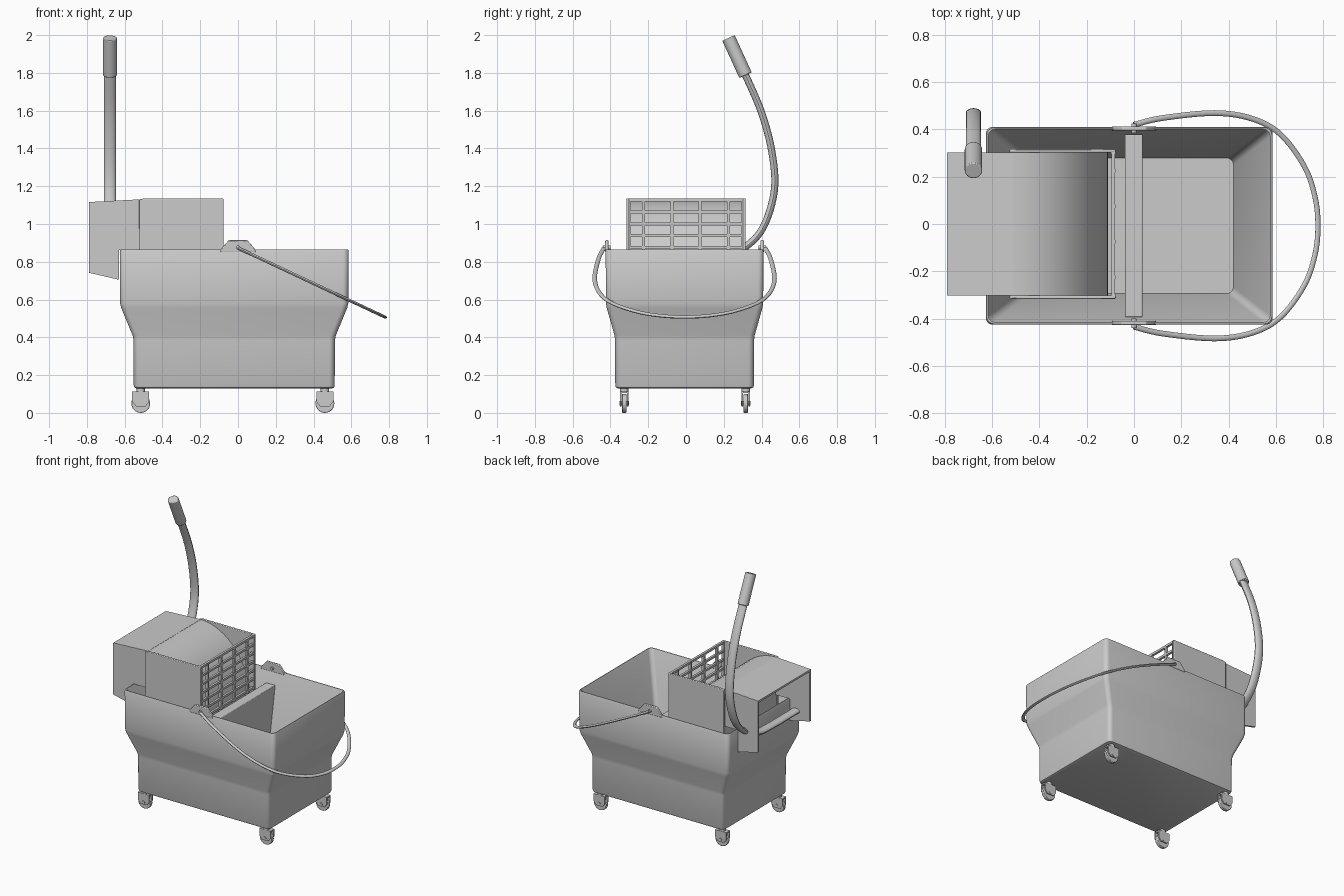
import bpy, bmesh, math
from mathutils import Vector, Matrix

if "Cube" in bpy.data.objects:
    bpy.data.objects.remove(bpy.data.objects["Cube"])

CX, CY = -0.02, -0.0075   # bucket centre


def finish(bm, name, bevel=0.0, smooth=True):
    bmesh.ops.recalc_face_normals(bm, faces=bm.faces[:])
    me = bpy.data.meshes.new(name)
    bm.to_mesh(me)
    bm.free()
    ob = bpy.data.objects.new(name, me)
    bpy.context.collection.objects.link(ob)
    bpy.ops.object.select_all(action='DESELECT')
    ob.select_set(True)
    bpy.context.view_layer.objects.active = ob
    if smooth:
        bpy.ops.object.shade_smooth_by_angle(angle=math.radians(35))
    if bevel:
        m = ob.modifiers.new("bevel", 'BEVEL')
        m.width, m.segments = bevel, 2
        m.limit_method = 'ANGLE'
    return ob


def skin(bm, rings, caps=True):
    """Bridge a list of equal closed rings of points."""
    vs = [[bm.verts.new(p) for p in r] for r in rings]
    n = len(vs[0])
    for a, b in zip(vs, vs[1:]):
        for i in range(n):
            bm.faces.new((a[i], a[(i + 1) % n], b[(i + 1) % n], b[i]))
    if caps:
        bm.faces.new(vs[0])
        bm.faces.new(vs[-1])


def prism_xz(bm, profile, y0, y1):
    skin(bm, [[(x, y, z) for x, z in profile] for y in (y0, y1)])


def add_box(bm, x0, x1, y0, y1, z0, z1):
    prism_xz(bm, [(x0, z0), (x1, z0), (x1, z1), (x0, z1)], y0, y1)


def add_cyl(bm, c, r, depth, axis='Y', seg=24):
    rot = Matrix.Rotation(math.pi / 2, 4, 'X') if axis == 'Y' else Matrix()
    bmesh.ops.create_cone(bm, cap_ends=True, segments=seg, radius1=r, radius2=r,
                          depth=depth, matrix=Matrix.Translation(c) @ rot)


def spline(pts, sub=6):
    """Catmull-Rom curve through the points."""
    p = [Vector(q) for q in pts]
    p = [2 * p[0] - p[1]] + p + [2 * p[-1] - p[-2]]
    out = []
    for a, b, c, d in zip(p, p[1:], p[2:], p[3:]):
        for k in range(sub):
            t = k / sub
            out.append(0.5 * (2 * b + (c - a) * t + (2 * a - 5 * b + 4 * c - d) * t * t
                              + (3 * b - a - 3 * c + d) * t ** 3))
    return out + [p[-2]]


def sweep(bm, path, binormal, rb, rn, seg=16):
    """Elliptic tube along a planar path."""
    b = Vector(binormal).normalized()
    rings = []
    for i, p in enumerate(path):
        t = (path[min(i + 1, len(path) - 1)] - path[max(i - 1, 0)]).normalized()
        n = t.cross(b)
        rings.append([p + b * rb * math.cos(a) + n * rn * math.sin(a)
                      for a in (2 * math.pi * k / seg for k in range(seg))])
    skin(bm, rings)


def rounded(hx, hy, z, r=0.03, k=5):
    """Rounded rectangle ring around the bucket centre."""
    pts = []
    for q, (sx, sy) in enumerate(((1, 1), (-1, 1), (-1, -1), (1, -1))):
        for i in range(k + 1):
            a = math.pi / 2 * (q + i / k)
            pts.append((CX + sx * (hx - r) + r * math.cos(a),
                        CY + sy * (hy - r) + r * math.sin(a), z))
    return pts


# bucket: outer wall up, over the rim, sloped inner wall down to the floor
bm = bmesh.new()
skin(bm, [rounded(*s) for s in (
    (0.518, 0.353, 0.13, 0.02), (0.528, 0.363, 0.134), (0.532, 0.367, 0.145),
    (0.533, 0.368, 0.385), (0.538, 0.371, 0.41), (0.598, 0.412, 0.555),
    (0.604, 0.416, 0.58), (0.606, 0.418, 0.857), (0.602, 0.414, 0.866),
    (0.596, 0.408, 0.866), (0.591, 0.404, 0.858), (0.44, 0.287, 0.2))])
finish(bm, "bucket")

# handle lugs on the long rims, with pivot pins
for s, side in ((-1, "front"), (1, "back")):
    y = CY + s * 0.411
    bm = bmesh.new()
    prism_xz(bm, [(-0.095, 0.85), (0.095, 0.85), (0.088, 0.87), (0.05, 0.914),
                  (-0.05, 0.914), (-0.088, 0.87)], y - 0.009, y + 0.009)
    finish(bm, side + "_lug", 0.004)
    bm = bmesh.new()
    add_cyl(bm, (0, y, 0.876), 0.011, 0.04, seg=16)
    finish(bm, side + "_pin")

# divider across the bucket
bm = bmesh.new()
skin(bm, [[(x, CY - 0.386, 0.77), (x, CY + 0.386, 0.77), (x, CY + 0.287, 0.19),
           (x, CY - 0.287, 0.19)] for x in (-0.038, 0.036)])
finish(bm, "divider", 0.004)

# bail handle resting on the right side
half = [(0, 0.427), (0.12, 0.455), (0.34, 0.476), (0.5, 0.452), (0.62, 0.385),
        (0.72, 0.25), (0.765, 0.12)]
loop = half + [(0.777, 0)] + [(x, -y) for x, y in reversed(half)]
bm = bmesh.new()
sweep(bm, spline([(x, y + CY, 0.873 - 0.47 * x) for x, y in loop]), (0.47, 0, 1), 0.008, 0.012, 12)
finish(bm, "bail_handle")

# wringer side walls
for s, side in ((-1, "front"), (1, "back")):
    bm = bmesh.new()
    prism_xz(bm, [(-0.525, 0.62), (-0.077, 0.62), (-0.077, 1.135), (-0.5, 1.135),
                  (-0.525, 1.13)], s * 0.302, s * 0.316)
    finish(bm, "wringer_%s_wall" % side, 0.004)

# wringer press with a rounded sloping face
bm = bmesh.new()
arc = [(-0.515 + 0.405 * math.sin(a), 0.63 + 0.5 * math.cos(a))
       for a in (math.pi / 2 * k / 16 for k in range(17))]
prism_xz(bm, [(-0.515, 0.62)] + arc + [(-0.11, 0.62)], -0.303, 0.303)
finish(bm, "wringer_press")

# wringer drain grid
bm = bmesh.new()
for y in (-0.303, -0.225, -0.075, 0.075, 0.225, 0.303):
    add_box(bm, -0.097, -0.079, y - 0.008, y + 0.008, 0.62, 1.134)
for k in range(9):
    z = 1.126 - 0.0625 * k
    add_box(bm, -0.096, -0.08, -0.31, 0.31, z - 0.008, z + 0.008)
finish(bm, "wringer_grid")

# gear housing: roof and two side panels, open at the end and below
bm = bmesh.new()
prism_xz(bm, [(-0.79, 1.102), (-0.51, 1.117), (-0.51, 1.131), (-0.79, 1.116)], -0.302, 0.302)
finish(bm, "housing_roof")
for s, side in ((-1, "front"), (1, "back")):
    bm = bmesh.new()
    prism_xz(bm, [(-0.79, 0.742), (-0.63, 0.705), (-0.63, 0.862), (-0.51, 0.862),
                  (-0.51, 1.13), (-0.79, 1.115)], s * 0.29, s * 0.303)
    finish(bm, "housing_%s_panel" % side)

# curved wringer lever and its grip
HX = -0.678
bm = bmesh.new()
sweep(bm, spline([(HX, y, z) for y, z in (
    (-0.29, 0.79), (0, 0.79), (0.17, 0.805), (0.31, 0.875), (0.41, 0.985), (0.468, 1.18),
    (0.455, 1.38), (0.4, 1.59), (0.315, 1.788), (0.29, 1.84))]), (1, 0, 0), 0.032, 0.019)
finish(bm, "lever")
bm = bmesh.new()
sweep(bm, [Vector((HX, 0.315, 1.788)), Vector((HX, 0.225, 1.985))], (1, 0, 0), 0.037, 0.036, 24)
finish(bm, "lever_grip", 0.004)

# casters: stem, forked hood and wheel
for cx, ex in ((-0.515, "left"), (0.46, "right")):
    for cy, ey in ((-0.327, "front"), (0.317, "back")):
        tag = "%s_%s_caster" % (ey, ex)
        bm = bmesh.new()
        add_cyl(bm, (cx, cy, 0.122), 0.022, 0.03, 'Z', 16)
        add_box(bm, cx - 0.045, cx + 0.045, cy - 0.022, cy + 0.022, 0.104, 0.113)
        for s in (-1, 1):
            prism_xz(bm, [(cx - 0.045, 0.11), (cx - 0.045, 0.06), (cx - 0.025, 0.035),
                          (cx + 0.025, 0.035), (cx + 0.045, 0.06), (cx + 0.045, 0.11)],
                     cy + s * 0.014, cy + s * 0.022)
        add_cyl(bm, (cx, cy, 0.05), 0.012, 0.05, seg=12)
        finish(bm, tag + "_fork")
        bm = bmesh.new()
        add_cyl(bm, (cx, cy, 0.05), 0.05, 0.024, seg=28)
        finish(bm, tag + "_wheel", 0.004)
